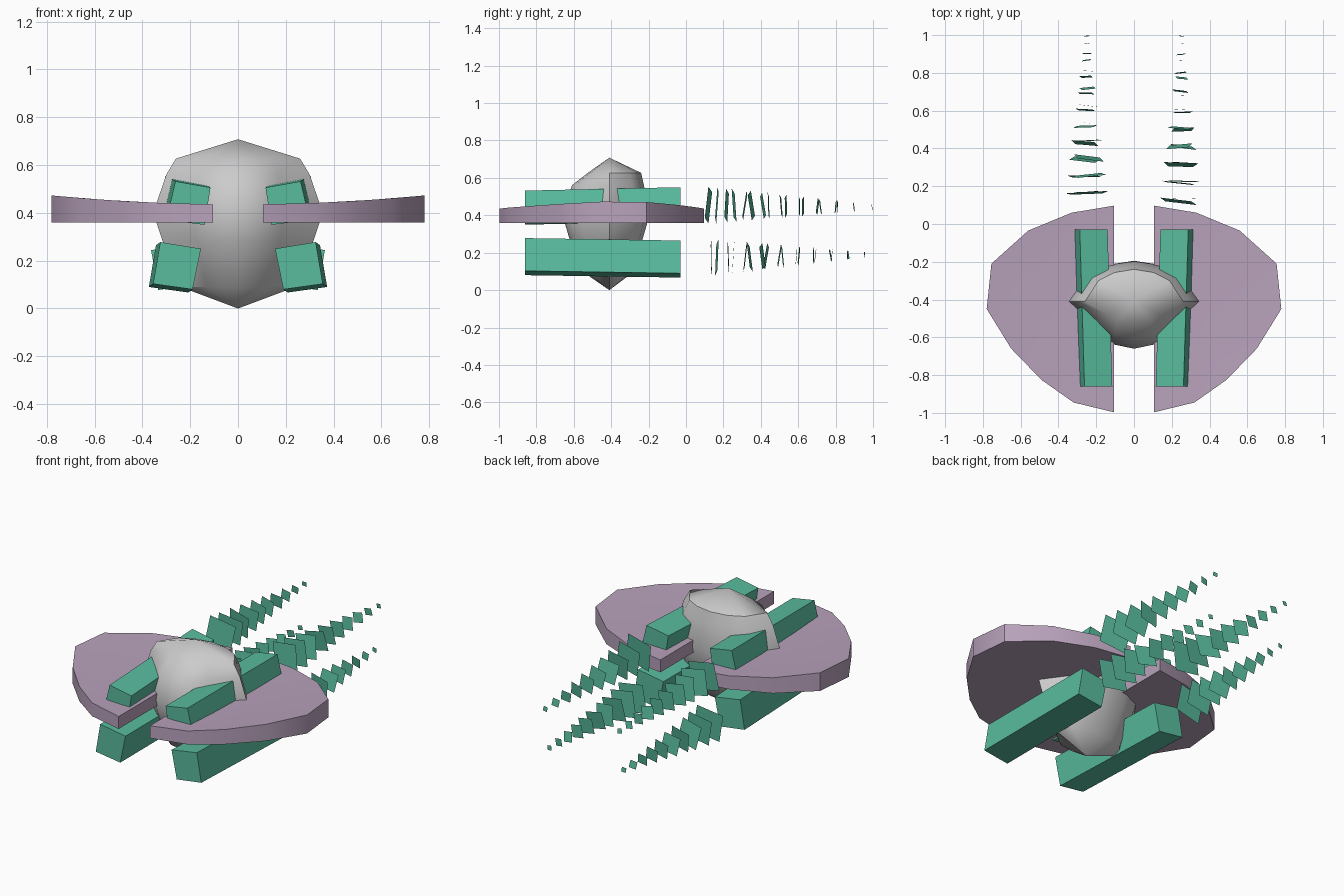
import bpy, bmesh, math, random
from mathutils import Vector, Matrix, Euler

if "Cube" in bpy.data.objects:
    bpy.data.objects.remove(bpy.data.objects["Cube"])

random.seed(4)


def material(name, rgb):
    m = bpy.data.materials.new(name)
    m.diffuse_color = (*rgb, 1)
    m.use_nodes = True
    m.node_tree.nodes["Principled BSDF"].inputs["Base Color"].default_value = m.diffuse_color
    return m


mauve = material("mauve", (0.48, 0.36, 0.50))
green = material("green", (0.10, 0.50, 0.34))


def finish(name, bm, mat=None, angle=40, recalc=True):
    if recalc:
        bmesh.ops.recalc_face_normals(bm, faces=bm.faces)
    me = bpy.data.meshes.new(name)
    bm.to_mesh(me)
    bm.free()
    ob = bpy.data.objects.new(name, me)
    bpy.context.collection.objects.link(ob)
    if mat:
        me.materials.append(mat)
    if angle:
        bpy.ops.object.select_all(action='DESELECT')
        ob.select_set(True)
        bpy.context.view_layer.objects.active = ob
        bpy.ops.object.shade_smooth_by_angle(angle=math.radians(angle))
    return ob


def bridge(bm, a, b):
    n = len(a)
    for i in range(n):
        bm.faces.new((a[i], a[(i + 1) % n], b[(i + 1) % n], b[i]))


# Central body: faceted rings between a top and a bottom point
# half outline as fractions (width, depth), front to back
half = [(0, -1), (0.34, -0.9), (0.55, -0.6), (1, 0), (0.72, 0.65), (0.4, 0.9), (0, 1)]
outline = half + [(-x, y) for x, y in reversed(half[1:-1])]
rings = [(0.09, 0.24, 0.13, 0.12), (0.28, 0.315, 0.215, 0.18), (0.40, 0.355, 0.25, 0.215),
         (0.56, 0.30, 0.20, 0.185), (0.627, 0.26, 0.115, 0.17)]   # z, width, front, back
CY = -0.41
bm = bmesh.new()
loops = []
for z, w, f, b in rings:
    loops.append([bm.verts.new((x * w, CY + y * (f if y < 0 else b), z)) for x, y in outline])
for a, b in zip(loops, loops[1:]):
    bridge(bm, a, b)
for loop, z in ((loops[0], 0), (loops[-1], 0.708)):
    tip = bm.verts.new((0, CY, z))
    for i in range(len(loop)):
        bm.faces.new((loop[i], loop[(i + 1) % len(loop)], tip))
finish("central_body", bm)

# Wings: half discs, thicker toward the outer rim
rim = [(0.105, 0.097), (0.33, 0.06), (0.56, -0.035), (0.755, -0.21), (0.78, -0.45),
       (0.65, -0.66), (0.49, -0.825), (0.32, -0.945), (0.105, -0.997)]
for side, label in ((1, "right"), (-1, "left")):
    bm = bmesh.new()
    low = [bm.verts.new((side * x, y, 0.36)) for x, y in rim]
    top = [bm.verts.new((side * x, y, 0.435 + 0.038 * (x / 0.78) ** 2)) for x, y in rim]
    bridge(bm, low, top)
    bm.faces.new(low)
    mid = bm.verts.new((side * 0.38, -0.45, 0.432))
    for i in range(len(top)):
        bm.faces.new((top[i], top[(i + 1) % len(top)], mid))
    finish(label + "_wing", bm, mauve)

# Engine pods: long boxes, slightly rolled and splayed outward to the rear
pods = {
    "upper": ([(0.262, 0.532), (0.115, 0.506), (0.14, 0.35), (0.30, 0.37)], (0.025, 0.018)),
    "lower": ([(0.325, 0.278), (0.155, 0.25), (0.19, 0.08), (0.355, 0.103)], (0.018, -0.013)),
}
# trail of square flakes behind each pod: first and last centres
trails = {
    "upper": ((0.235, 0.455), (0.25, 0.442)),
    "lower": ((0.265, 0.175), (0.25, 0.19)),
}
starts = {("upper", 1): 0.12, ("upper", -1): 0.165, ("lower", 1): 0.135, ("lower", -1): 0.165}

for level, (section, (dx, dz)) in pods.items():
    for side, label in ((1, "right"), (-1, "left")):
        bm = bmesh.new()
        front = [bm.verts.new((side * x, -0.86, z)) for x, z in section]
        back = [bm.verts.new((side * (x + dx), -0.03, z + dz)) for x, z in section]
        bridge(bm, front, back)
        bm.faces.new(front)
        bm.faces.new(back)
        finish(f"{level}_{label}_pod", bm, green)

        # Exhaust flakes shrinking along the trail
        bm = bmesh.new()
        (x0, z0), (x1, z1) = trails[level]
        roll = side * math.radians(-10 if level == "upper" else 10)
        y0, count = starts[level, side], 10
        for i in range(count):
            t = i / (count - 1)
            s = 0.085 * (1 - t) + 0.014 * t
            rot = Euler((random.uniform(-0.18, 0.18), roll, random.uniform(-0.15, 0.15))).to_matrix()
            c = Vector((side * (x0 + (x1 - x0) * t), y0 + (0.995 - y0 - 0.04 * (level == "lower")) * t,
                        z0 + (z1 - z0) * t))
            corners = [(-1, -1), (1, -1), (1, 1), (-1, 1)]
            bm.faces.new([bm.verts.new(c + rot @ Vector((a * s, 0, b * s))) for a, b in corners])
        finish(f"{level}_{label}_exhaust_flakes", bm, green, angle=0, recalc=False)
